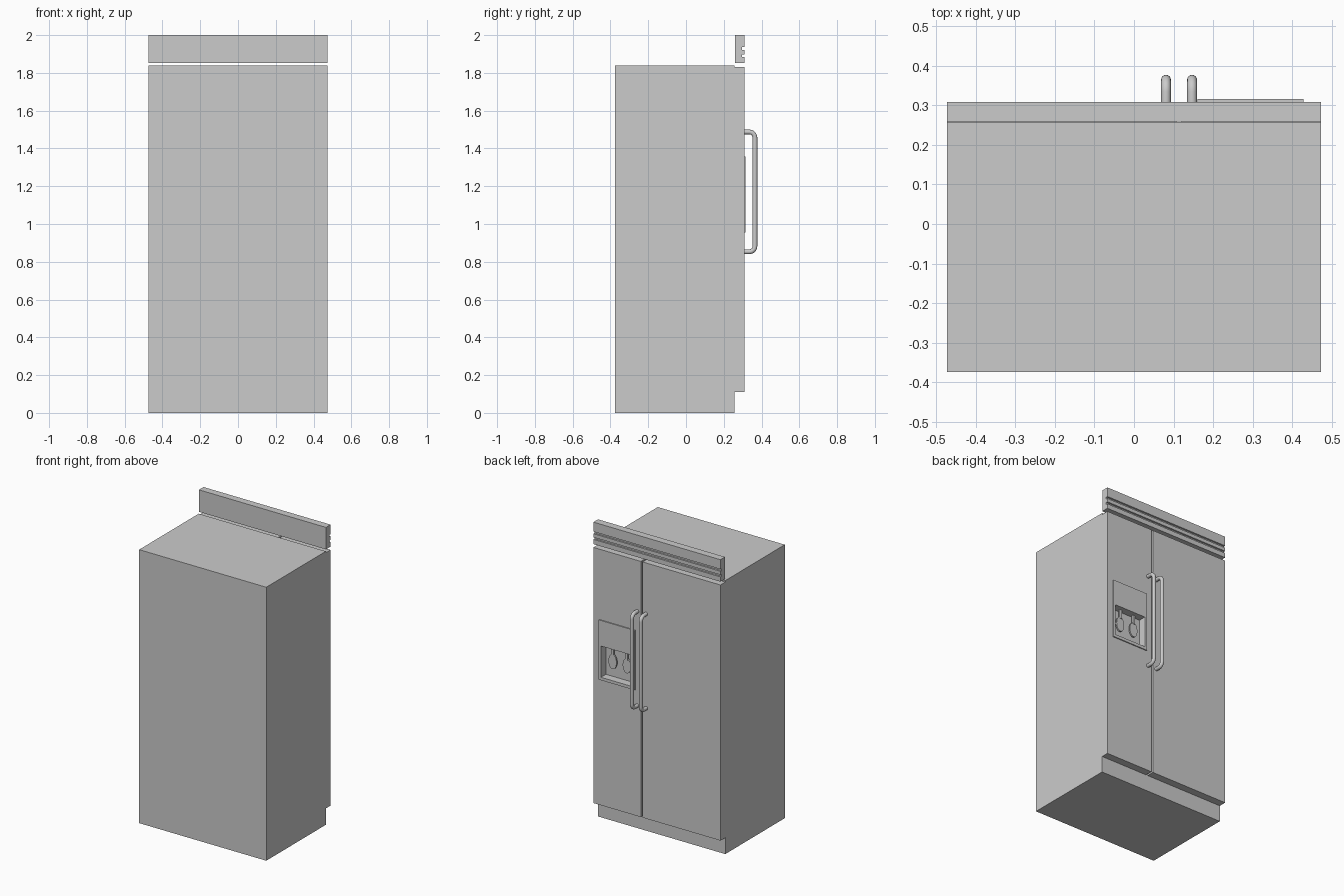
import bpy, bmesh, math
from mathutils import Matrix, Vector

if "Cube" in bpy.data.objects:
    bpy.data.objects.remove(bpy.data.objects["Cube"])

steel = bpy.data.materials.new("plain_grey")
steel.diffuse_color = (0.6, 0.6, 0.6, 1)
steel.use_nodes = True
steel.node_tree.nodes["Principled BSDF"].inputs["Base Color"].default_value = steel.diffuse_color


def finish(name, bm):
    bmesh.ops.recalc_face_normals(bm, faces=bm.faces)
    me = bpy.data.meshes.new(name)
    bm.to_mesh(me)
    bm.free()
    me.materials.append(steel)
    ob = bpy.data.objects.new(name, me)
    bpy.context.collection.objects.link(ob)
    return ob


def box(name, x0, x1, y0, y1, z0, z1):
    bm = bmesh.new()
    m = Matrix.Translation(((x0 + x1) / 2, (y0 + y1) / 2, (z0 + z1) / 2)) @ \
        Matrix.Diagonal((x1 - x0, y1 - y0, z1 - z0, 1))
    bmesh.ops.create_cube(bm, size=1, matrix=m)
    return finish(name, bm)


def smooth(ob):
    bpy.ops.object.select_all(action='DESELECT')
    ob.select_set(True)
    bpy.context.view_layer.objects.active = ob
    bpy.ops.object.shade_smooth_by_angle(angle=math.radians(40))


W, BACK, MID, FACE = 0.473, -0.375, 0.258, 0.309

# cabinet and the two doors
box("cabinet", -W, W, BACK, MID, 0, 1.84)
box("fridge_door", -W, 0.108, MID, FACE, 0.11, 1.83)
freezer = box("freezer_door", 0.120, W, MID, FACE, 0.11, 1.83)

# top grille: grooved profile extruded across the width
profile = [(0.26, 1.852), (FACE, 1.852)]
for z in (1.884, 1.922):
    profile += [(FACE, z), (FACE - 0.012, z), (FACE - 0.012, z + 0.014), (FACE, z + 0.014)]
profile += [(FACE, 2.0), (0.26, 2.0)]
bm = bmesh.new()
face = bm.faces.new([bm.verts.new((-W, y, z)) for y, z in profile])
ext = bmesh.ops.extrude_face_region(bm, geom=[face])
bmesh.ops.translate(bm, vec=(2 * W, 0, 0),
                    verts=[v for v in ext["geom"] if isinstance(v, bmesh.types.BMVert)])
finish("top_grille", bm)

# dispenser plate, with a recess cut through it into the door
plate = box("dispenser_plate", 0.161, 0.429, FACE - 0.002, 0.316, 0.955, 1.357)
cutter = box("recess_cutter", 0.178, 0.412, 0.263, 0.35, 0.975, 1.185)
for ob in (freezer, plate):
    mod = ob.modifiers.new("recess", 'BOOLEAN')
    mod.object = cutter
    mod.operation = 'DIFFERENCE'
    mod.solver = 'EXACT'
    bpy.context.view_layer.objects.active = ob
    bpy.ops.object.modifier_apply(modifier="recess")
bpy.data.objects.remove(cutter)

# oval paddles hanging in the recess
for i, x in enumerate((0.242, 0.348)):
    bm = bmesh.new()
    m = Matrix.Translation((x, 0.28, 1.085)) @ Matrix.Diagonal((0.03, 1, 0.05, 1)) @ \
        Matrix.Rotation(math.pi / 2, 4, 'X')
    bmesh.ops.create_cone(bm, cap_ends=True, segments=24, radius1=1, radius2=1,
                          depth=0.01, matrix=m)
    smooth(finish(f"paddle_{i + 1}", bm))
    box(f"paddle_neck_{i + 1}", x - 0.009, x + 0.009, 0.276, 0.288, 1.125, 1.186)

# tubular handles: a ring swept along a path with rounded corners
R, BEND, OUT = 0.0125, 0.03, 0.365
LOW, HIGH = 0.853, 1.487
path = [(FACE - 0.003, HIGH)]
for cz, start in ((HIGH - BEND, 90), (LOW + BEND, 0)):
    for k in range(9):
        a = math.radians(start - 90 * k / 8)
        path.append((OUT - BEND + BEND * math.cos(a), cz + BEND * math.sin(a)))
path.append((FACE - 0.003, LOW))

for name, x in (("fridge_handle", 0.081), ("freezer_handle", 0.147)):
    bm = bmesh.new()
    rings = []
    for i, p in enumerate(path):
        a, b = path[max(i - 1, 0)], path[min(i + 1, len(path) - 1)]
        t = Vector((b[0] - a[0], b[1] - a[1])).normalized()
        ring = []
        for k in range(16):
            c, s = R * math.cos(k * math.pi / 8), R * math.sin(k * math.pi / 8)
            ring.append(bm.verts.new((x + c, p[0] - t.y * s, p[1] + t.x * s)))
        rings.append(ring)
    for r0, r1 in zip(rings, rings[1:]):
        for k in range(16):
            j = (k + 1) % 16
            bm.faces.new((r0[k], r0[j], r1[j], r1[k]))
    bm.faces.new(rings[0])
    bm.faces.new(rings[-1])
    smooth(finish(name, bm))
